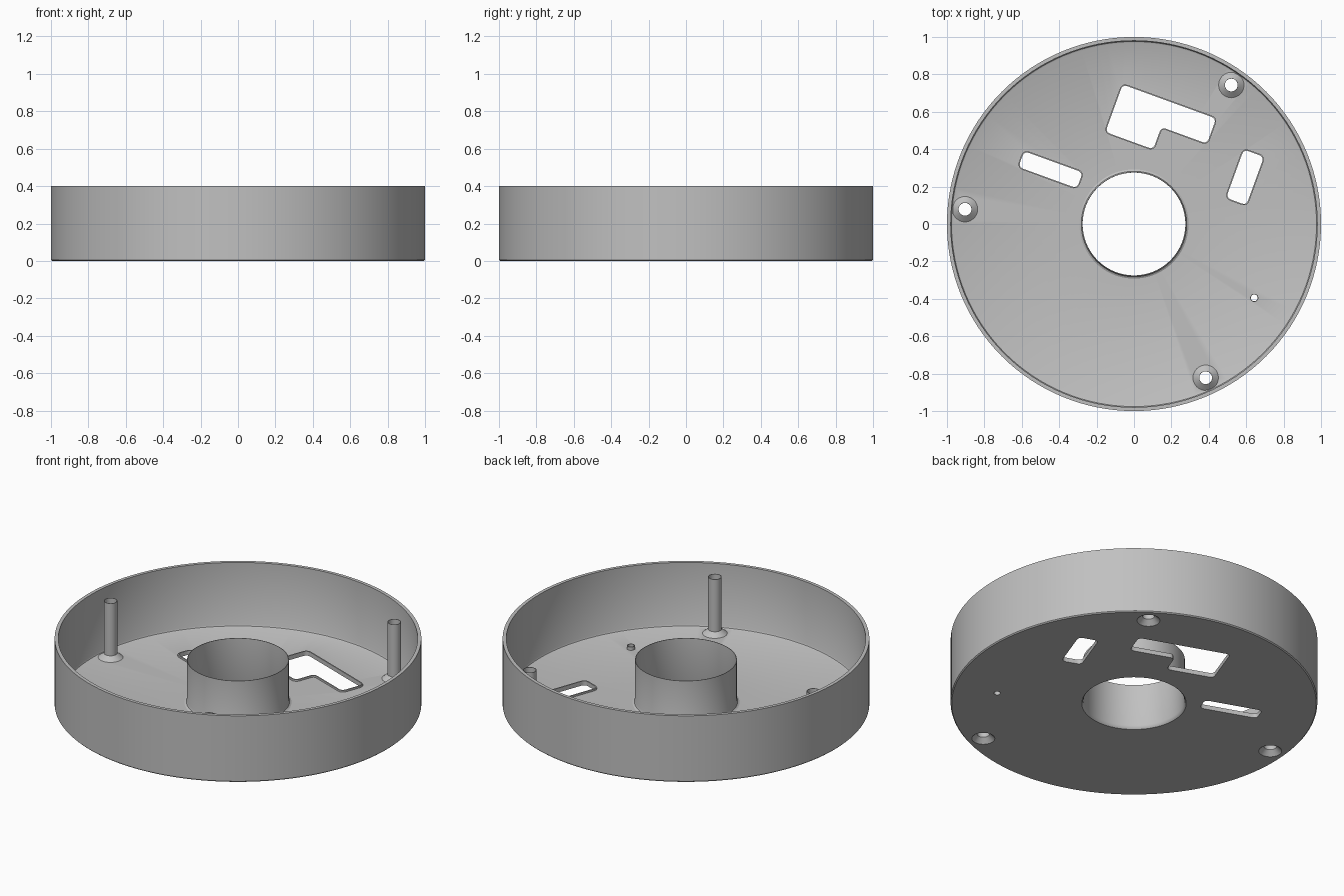
import bpy, bmesh, math
from mathutils import Vector, Matrix

if "Cube" in bpy.data.objects:
    bpy.data.objects.remove(bpy.data.objects["Cube"])

grey = bpy.data.materials.new("plain grey")
grey.use_nodes = True
COLOUR = (0.53, 0.53, 0.53, 1)
grey.diffuse_color = COLOUR
grey.node_tree.nodes["Principled BSDF"].inputs["Base Color"].default_value = COLOUR

FLOOR = 0.015
TILT = Matrix.Rotation(math.radians(-20), 3, 'Z')


def make_object(name, bm):
    mesh = bpy.data.meshes.new(name)
    bm.to_mesh(mesh)
    bm.free()
    mesh.materials.append(grey)
    obj = bpy.data.objects.new(name, mesh)
    bpy.context.collection.objects.link(obj)
    return obj


def finish(obj):
    """Apply modifiers and smooth the round faces."""
    bpy.ops.object.select_all(action='DESELECT')
    obj.select_set(True)
    bpy.context.view_layer.objects.active = obj
    bpy.ops.object.convert(target='MESH')
    bpy.ops.object.shade_smooth_by_angle(angle=math.radians(30))


def lathe(name, profile, steps, centre=(0, 0)):
    """Spin a closed radius/height profile around a vertical axis."""
    bm = bmesh.new()
    verts = [bm.verts.new((r, 0, z)) for r, z in profile]
    edges = [bm.edges.new((verts[i - 1], verts[i])) for i in range(len(verts))]
    bmesh.ops.spin(bm, geom=verts + edges, cent=(0, 0, 0), axis=(0, 0, 1),
                   angle=math.tau, steps=steps, use_merge=True)
    bmesh.ops.remove_doubles(bm, verts=bm.verts, dist=0.0001)
    flat = [f for f in bm.faces if f.calc_area() < 1e-9]
    bmesh.ops.delete(bm, geom=flat, context='FACES')
    bmesh.ops.recalc_face_normals(bm, faces=bm.faces)
    bmesh.ops.translate(bm, verts=bm.verts, vec=(*centre, 0))
    return make_object(name, bm)


def rounded(corners, radius=0.028, steps=5):
    """Tilted outline with each corner rounded off."""
    pts = [TILT @ Vector((u, v, 0)) for u, v in corners]
    out = []
    for i, p in enumerate(pts):
        a = p + (pts[i - 1] - p).normalized() * radius
        b = p + (pts[(i + 1) % len(pts)] - p).normalized() * radius
        for k in range(steps + 1):
            t = k / steps
            out.append(a * (1 - t) ** 2 + p * 2 * t * (1 - t) + b * t * t)
    return out


def circle(centre, radius, steps):
    return [Vector((centre[0] + radius * math.cos(math.tau * k / steps),
                    centre[1] + radius * math.sin(math.tau * k / steps), 0))
            for k in range(steps)]


def add_prism(bm, outline, low, high, capped=True):
    bottom = [bm.verts.new((p.x, p.y, low)) for p in outline]
    top = [bm.verts.new((p.x, p.y, high)) for p in outline]
    for i in range(len(outline)):
        bm.faces.new((bottom[i - 1], bottom[i], top[i], top[i - 1]))
    if capped:
        bm.faces.new(top)
        bm.faces.new(bottom[::-1])


def rectangle(u0, u1, v0, v1):
    return [(u0, v0), (u1, v0), (u1, v1), (u0, v1)]


# Openings and post positions
slots = {
    "large_slot_lip": rounded([(-.312, .68), (-.312, .41), (-.04, .41),
                               (-.04, .537), (.22, .537), (.22, .68)]),
    "left_slot_lip": rounded(rectangle(.415, .53, .3, .575)),
    "right_slot_lip": rounded(rectangle(-.685, -.352, .075, .165)),
}
posts = [(0.907 * math.cos(math.radians(a)), 0.907 * math.sin(math.radians(a)))
         for a in (55, 175, -65)]
peg = (0.643, -0.395)

# Round tray: floor and outer wall, with a small chamfer below
tray = lathe("tray", [(0, 0), (.994, 0), (1, .006), (1, .4), (.98, .4),
                      (.98, FLOOR + .012), (.976, FLOOR + .004),
                      (.968, FLOOR), (0, FLOOR)], 128)

# Cut the openings through the floor
bm = bmesh.new()
outlines = list(slots.values()) + [circle((0, 0), .285, 96), circle(peg, .018, 24)]
outlines += [circle(p, .063, 32) for p in posts]
for outline in outlines:
    add_prism(bm, outline, -.1, .1)
cutter = make_object("floor_cutter", bm)
cutter.hide_render = True
cut = tray.modifiers.new("openings", 'BOOLEAN')
cut.operation = 'DIFFERENCE'
cut.solver = 'EXACT'
cut.object = cutter
finish(tray)
bpy.data.objects.remove(cutter)

# Thin raised lips around the slots
for name, outline in slots.items():
    bm = bmesh.new()
    add_prism(bm, outline, .001, .026, capped=False)
    lip = make_object(name, bm)
    wall = lip.modifiers.new("wall", 'SOLIDIFY')
    wall.thickness = .007
    wall.offset = 1
    finish(lip)

# Central tube, flared where it meets the floor
finish(lathe("central_tube", [(.285, 0), (.279, .006), (.2745, .02), (.2745, .273),
                              (.2775, .273), (.2775, .035), (.282, .021),
                              (.292, FLOOR), (.286, .004)], 96))

# Hollow screw posts with countersunk bases
for i, p in enumerate(posts):
    finish(lathe(f"screw_post_{i + 1}", [(.063, 0), (.034, .028), (.034, .355),
                                         (.037, .355), (.037, .04),
                                         (.068, FLOOR), (.064, .002)], 32, p))

# Small hollow peg
finish(lathe("small_peg", [(.018, .001), (.018, .035), (.022, .035), (.022, .001)], 24, peg))
